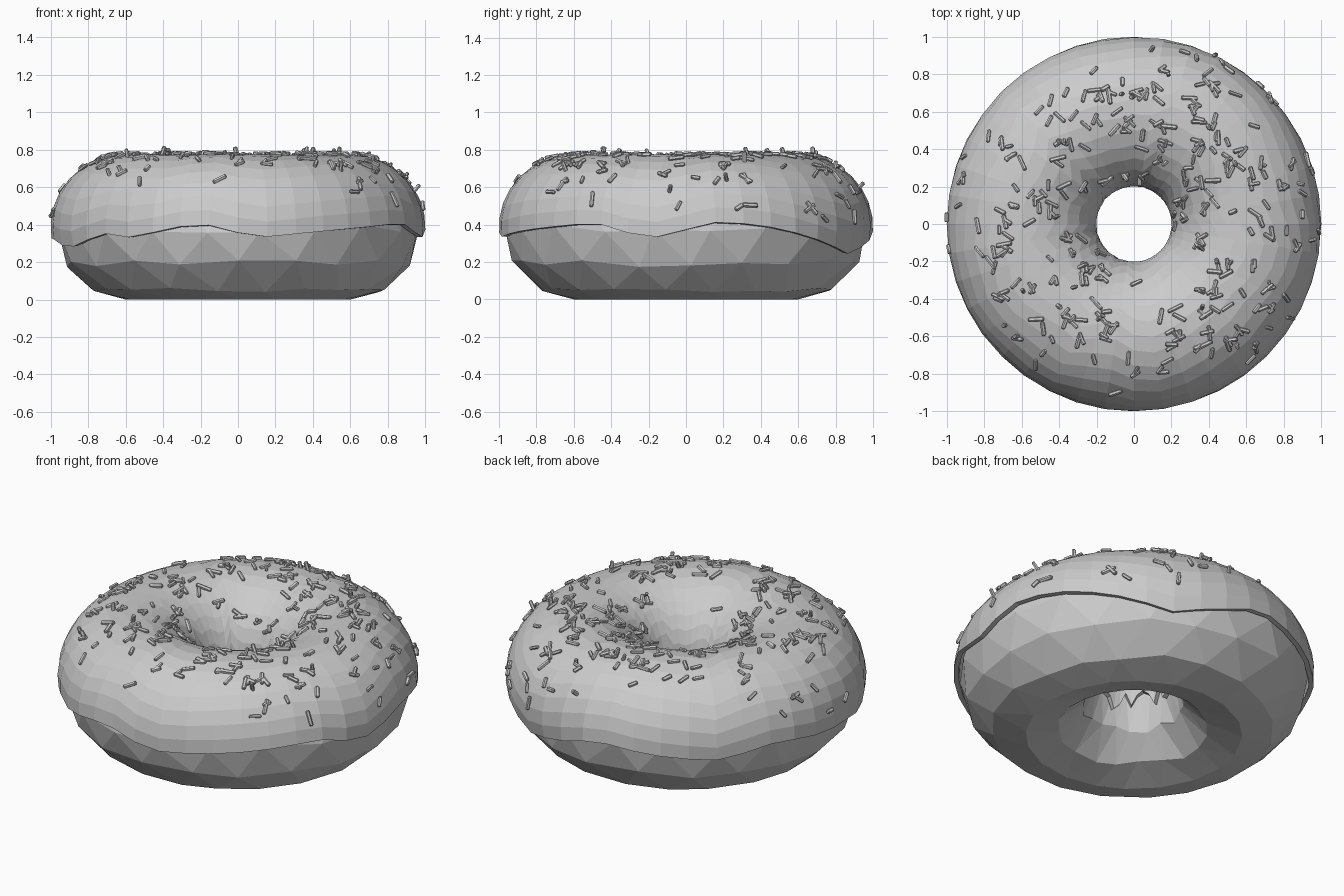
import bpy, bmesh, math, random
from mathutils import Vector, Matrix

if "Cube" in bpy.data.objects:
    bpy.data.objects.remove(bpy.data.objects["Cube"])

random.seed(7)
R = 0.6


def ring_point(u, v, a, b, zc):
    """Point on a ring: u around the hole, v around the tube."""
    r = R + a * math.cos(v)
    return Vector((r * math.cos(u), r * math.sin(u), zc + b * math.sin(v)))


def finish(bm, name):
    bmesh.ops.recalc_face_normals(bm, faces=bm.faces)
    mesh = bpy.data.meshes.new(name)
    bm.to_mesh(mesh)
    bm.free()
    ob = bpy.data.objects.new(name, mesh)
    bpy.context.collection.objects.link(ob)
    return ob


# Dough: coarse ring of staggered triangles
N, M = 20, 12
bm = bmesh.new()
rows = []
for j in range(M):
    v = 2 * math.pi * j / M - math.pi / 2
    row = []
    for i in range(N):
        flat = j == 0
        u = 2 * math.pi * (i + 0.5 * (j % 2) + random.uniform(-.12, .12)) / N
        w = v + (0 if flat else random.uniform(-.07, .07))
        row.append(bm.verts.new(ring_point(u, w, 0.372, 0.38, 0.38)))
    rows.append(row)
for j in range(M):
    a, b = rows[j], rows[(j + 1) % M]
    s = j % 2
    for i in range(N):
        k = (i + 1) % N
        if s:
            bm.faces.new((a[i], a[k], b[k]))
            bm.faces.new((a[i], b[k], b[i]))
        else:
            bm.faces.new((a[i], a[k], b[i]))
            bm.faces.new((a[k], b[k], b[i]))
finish(bm, "dough")

# Icing: finer shell over the top with a wavy lower edge (degrees, height)
EDGE = [(-15, .34), (-10, .33), (11, .42), (30, .38), (50, .3), (62, .24), (78, .3),
        (95, .39), (115, .35), (135, .32), (155, .38), (175, .33), (190, .32),
        (203, .27), (215, .31), (221, .36), (235, .33), (258, .41), (276, .33),
        (294, .36), (308, .38), (331, .41), (345, .34)]
IA, IB, IZ = 0.4, 0.387, 0.388


def edge_height(deg):
    for (d0, z0), (d1, z1) in zip(EDGE, EDGE[1:]):
        if d0 <= deg <= d1:
            return z0 + (z1 - z0) * (deg - d0) / (d1 - d0)
    return 0.34


SEG, STEPS = 40, 16
bm = bmesh.new()
rows = []
for i in range(SEG):
    deg = 360 * i / SEG
    lo = math.asin((edge_height(deg if deg <= 345 else deg - 360) - IZ) / IB)
    hi = math.pi + random.uniform(-.05, .3)
    rows.append([bm.verts.new(ring_point(math.radians(deg), lo + (hi - lo) * j / STEPS, IA, IB, IZ))
                 for j in range(STEPS + 1)])
for i in range(SEG):
    a, b = rows[i], rows[(i + 1) % SEG]
    for j in range(STEPS):
        bm.faces.new((a[j], b[j], b[j + 1], a[j + 1]))
icing = finish(bm, "icing")
shell = icing.modifiers.new("thickness", 'SOLIDIFY')
shell.thickness = 0.028
shell.offset = -1

# Sprinkles: little rods lying on the icing, some crossing, a few standing
bm = bmesh.new()


def sprinkle(pos, axis, length, rad):
    side = axis.orthogonal().normalized()
    turn = [Matrix.Rotation(math.tau * k / 6, 3, axis) @ side for k in range(6)]
    h = length / 2
    rings = [[bm.verts.new(pos + axis * t + d * r) for d in turn]
             for t, r in ((-h, rad * .6), (-h + .005, rad), (h - .005, rad), (h, rad * .6))]
    for p, q in zip(rings, rings[1:]):
        for k in range(6):
            m = (k + 1) % 6
            bm.faces.new((p[k], p[m], q[m], q[k]))
    bm.faces.new(rings[0][::-1])
    bm.faces.new(rings[-1])


count = 0
while count < 340:
    u = random.uniform(0, math.tau)
    v = random.gauss(math.pi / 2, 0.68)
    if not 0.1 < v < 2.9:
        continue
    r = R + IA * math.cos(v)
    deg = math.degrees(u)
    if random.random() > r / 0.85:
        continue
    bare = (r > .8 and 95 < deg < 165) or (r > .82 and 240 < deg < 310)
    if bare and random.random() < .85:
        continue
    base = ring_point(u, v, IA, IB, IZ)
    n = Vector((math.cos(u) * math.cos(v), math.sin(u) * math.cos(v), math.sin(v)))
    t1 = Vector((-math.sin(u), math.cos(u), 0))
    t2 = n.cross(t1)
    for extra in range(random.choice((1, 1, 2))):
        ang = random.uniform(0, math.pi)
        axis = t1 * math.cos(ang) + t2 * math.sin(ang)
        axis += n * (2.5 if random.random() < .08 else random.uniform(-.12, .12))
        shift = (t1 * random.uniform(-1, 1) + t2 * random.uniform(-1, 1)) * .02 * extra
        sprinkle(base + n * 0.005 + shift, axis.normalized(),
                 random.uniform(.045, .09), random.uniform(.010, .013))
        count += 1
finish(bm, "sprinkles")
